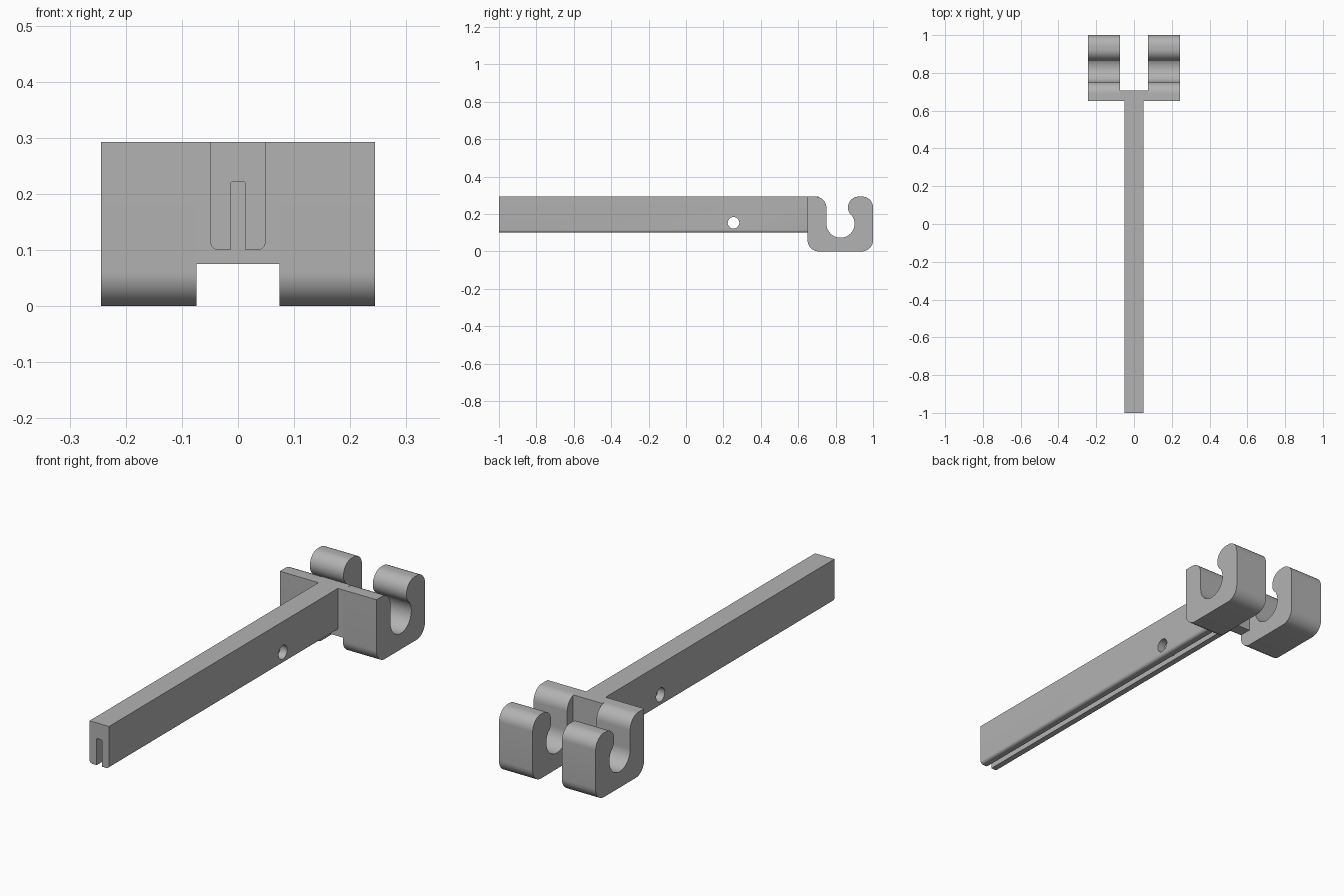
import bpy
import bmesh
from math import cos, sin, radians
from mathutils import Vector

if "Cube" in bpy.data.objects:
    bpy.data.objects.remove(bpy.data.objects["Cube"], do_unlink=True)

GREY = (0.45, 0.45, 0.45, 1)
grey = bpy.data.materials.new("plain grey")
grey.use_nodes = True
grey.diffuse_color = GREY
grey.node_tree.nodes["Principled BSDF"].inputs["Base Color"].default_value = GREY


def arc(cx, cz, r, start, end, steps=12):
    """Points on an arc, angles in degrees."""
    angles = [radians(start + (end - start) * i / steps) for i in range(steps + 1)]
    return [(cx + r * cos(a), cz + r * sin(a)) for a in angles]


def prism(name, profile, axis, low, high):
    """Extrude a closed profile along x (profile in y, z) or y (profile in x, z)."""
    bm = bmesh.new()
    place = (lambda a, b: (low, a, b)) if axis == "x" else (lambda a, b: (a, low, b))
    face = bm.faces.new([bm.verts.new(place(a, b)) for a, b in profile])
    new = bmesh.ops.extrude_face_region(bm, geom=[face])["geom"]
    offset = Vector((high - low, 0, 0) if axis == "x" else (0, high - low, 0))
    bmesh.ops.translate(bm, vec=offset, verts=[v for v in new if isinstance(v, bmesh.types.BMVert)])
    bmesh.ops.recalc_face_normals(bm, faces=bm.faces)
    mesh = bpy.data.meshes.new(name)
    bm.to_mesh(mesh)
    bm.free()
    obj = bpy.data.objects.new(name, mesh)
    bpy.context.collection.objects.link(obj)
    mesh.materials.append(grey)
    return obj


def activate(obj):
    bpy.ops.object.select_all(action="DESELECT")
    obj.select_set(True)
    bpy.context.view_layer.objects.active = obj


def smooth(obj):
    activate(obj)
    bpy.ops.object.shade_smooth_by_angle(angle=radians(35))


TOP, FRONT, BACK = 0.293, 0.65, 1.0

# Long arm, slotted from below with rounded lower corners
HALF, SLOT, BASE, R = 0.049, 0.013, 0.1, 0.014
right_half = [(SLOT, BASE)] + arc(HALF - R, BASE + R, R, -90, 0, 6) + [(HALF, TOP)]
slot_side = arc(SLOT - 0.004, 0.218, 0.004, 90, 0, 4)
half = slot_side + right_half
arm = prism("arm", half + [(-x, z) for x, z in reversed(half)], "y", -1, FRONT)

# Cross hole through the arm
cutter = prism("hole_cutter", arc(0.254, 0.153, 0.031, 0, 360, 40)[:-1], "x", -0.2, 0.2)
cutter.hide_render = True
cut = arm.modifiers.new("cross hole", "BOOLEAN")
cut.operation, cut.solver, cut.object = "DIFFERENCE", "EXACT", cutter
activate(arm)
bpy.ops.object.modifier_apply(modifier=cut.name)
bpy.data.objects.remove(cutter, do_unlink=True)
smooth(arm)

# Pair of open hooks: outer corners, rounded tip, round seat, front lip
hook = (arc(FRONT + 0.06, 0.06, 0.06, 180, 270)
        + arc(BACK - 0.06, 0.06, 0.06, 270, 360)
        + arc(BACK - 0.058, TOP - 0.058, 0.058, 0, 90)
        + arc(0.924, TOP - 0.058, 0.058, 90, 222, 20)
        + arc(0.826, 0.148, 0.075, 42, -180, 36)[1:]
        + arc(0.691, TOP - 0.06, 0.06, 0, 90)
        + [(FRONT, TOP)])
hooks = prism("hooks", hook, "x", 0.074, 0.244)
smooth(hooks)
hooks.modifiers.new("mirror", "MIRROR")

# Wall joining the two hooks behind the arm
W = 0.074
prism("bridge_wall", [(-W, 0.075), (W, 0.075), (W, TOP), (-W, TOP)], "y", FRONT, 0.708)
